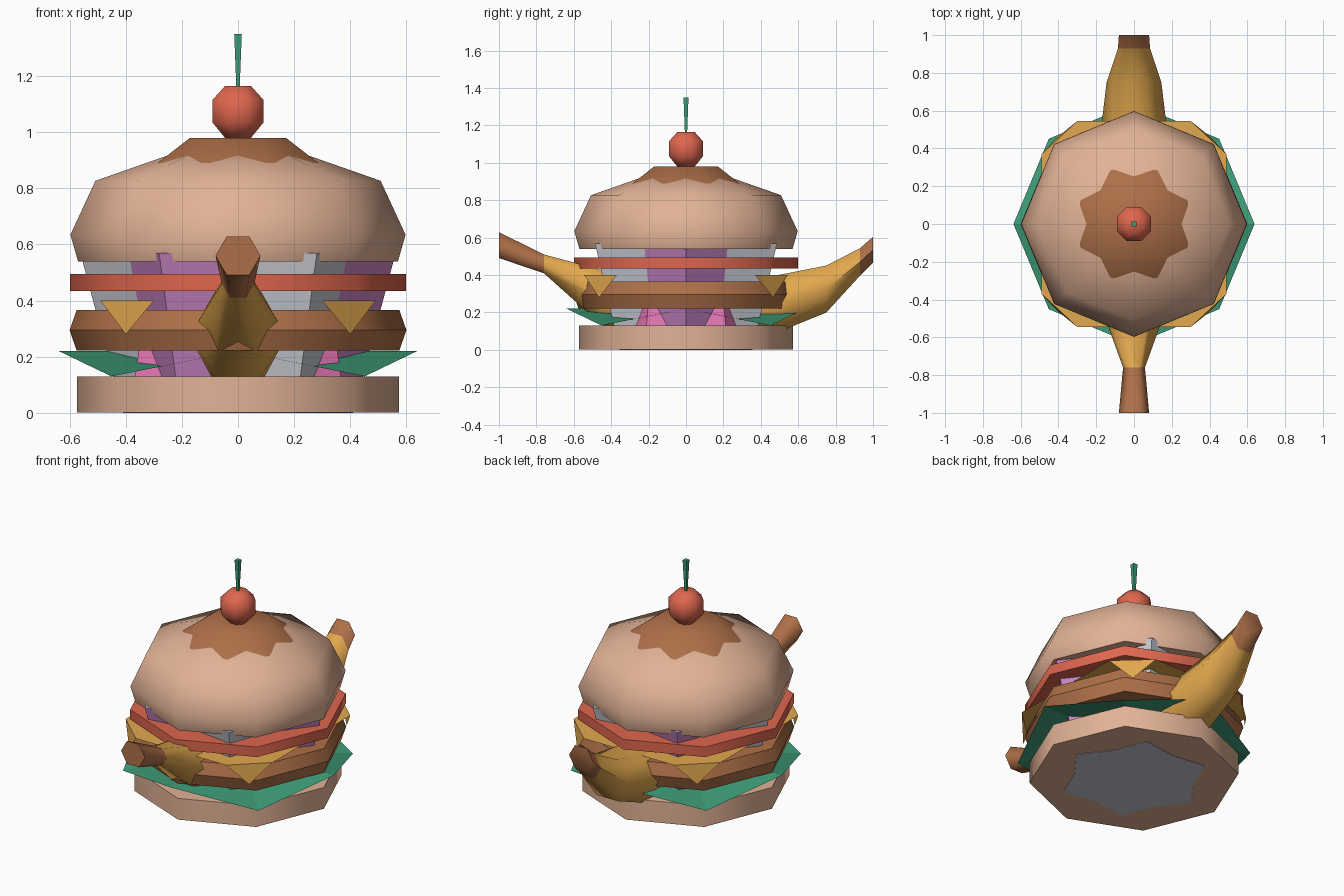
import bpy, bmesh, math

if "Cube" in bpy.data.objects:
    bpy.data.objects.remove(bpy.data.objects["Cube"])

def lin(c):
    c /= 255
    return c / 12.92 if c <= 0.04045 else ((c + 0.055) / 1.055) ** 2.4

def mat(name, r, g, b):
    m = bpy.data.materials.new(name)
    m.diffuse_color = (lin(r), lin(g), lin(b), 1)
    m.use_nodes = True
    m.node_tree.nodes["Principled BSDF"].inputs["Base Color"].default_value = m.diffuse_color
    return m

BUN = mat("bun tan", 226, 178, 150)
BROWN = mat("brown", 174, 112, 72)
RED = mat("red", 222, 102, 78)
YELLOW = mat("yellow", 226, 168, 78)
GREEN = mat("green", 62, 156, 120)
PURPLE = mat("purple", 200, 132, 195)
PINK = mat("pink", 228, 118, 178)
WHITE = mat("pale grey", 200, 202, 210)

def finish(name, bm, mats, angle=50, smooth=True):
    bmesh.ops.recalc_face_normals(bm, faces=bm.faces)
    me = bpy.data.meshes.new(name)
    bm.to_mesh(me)
    bm.free()
    for m in mats:
        me.materials.append(m)
    if smooth:
        me.shade_smooth()
        me.set_sharp_from_angle(angle=math.radians(angle))
    ob = bpy.data.objects.new(name, me)
    bpy.context.collection.objects.link(ob)
    return ob

def loft(bm, rings):
    """Skin a list of closed point rings, capped at both ends; returns side faces per band."""
    vs = [[bm.verts.new(p) for p in r] for r in rings]
    n = len(vs[0])
    bands = [[bm.faces.new((a[i], a[(i + 1) % n], b[(i + 1) % n], b[i])) for i in range(n)]
             for a, b in zip(vs, vs[1:])]
    caps = [bm.faces.new(vs[0][::-1]), bm.faces.new(vs[-1])]
    return bands, caps

def ring(r, z, n=8, turn=0.0, notch=1.0):
    pts = []
    for i in range(n):
        a = 2 * math.pi * i / n + math.radians(turn)
        q = r * (notch if i % 2 else 1)
        pts.append((q * math.cos(a), q * math.sin(a), z))
    return pts

def lathe(name, profile, m, n=8, turn=0.0, smooth=True, angle=50):
    bm = bmesh.new()
    loft(bm, [ring(r, z, n, turn) for r, z in profile])
    return finish(name, bm, [m], angle, smooth)

# Buns, tomato, sauce, cherry and stem
lathe("bottom_bun", [(0.573, 0.002), (0.573, 0.13)], BUN)
lathe("tomato_slice", [(0.598, 0.435), (0.598, 0.495)], RED)
lathe("top_bun", [(0.57, 0.54), (0.597, 0.635), (0.508, 0.827), (0.2, 0.935)], BUN)
lathe("sauce", [(0.31, 0.89), (0.185, 0.98)], BROWN, turn=22.5)
lathe("cherry", [(0.05, 0.98), (0.0985, 1.035), (0.0985, 1.115), (0.05, 1.165)], RED,
      turn=22.5, angle=60)
lathe("cherry_stem", [(0.008, 1.15), (0.019, 1.35)], GREEN, n=4, turn=45, smooth=False)

# Patty: two bands with a hard edge between them
bm = bmesh.new()
loft(bm, [ring(r, z) for r, z in ((0.575, 0.222), (0.6, 0.295), (0.575, 0.366))])
patty = finish("patty", bm, [BROWN])
for e in patty.data.edges:
    za, zb = (patty.data.vertices[i].co.z for i in e.vertices)
    if abs(za - zb) < 1e-4:
        e.use_edge_sharp = True

# Fluted striped cup running through the stack
bm = bmesh.new()
bands, caps = loft(bm, [ring(0.41, 0, 12, 0, 0.8), ring(0.562, 0.57, 12, 0, 0.8)])
for i, f in enumerate(bands[0]):
    f.material_index = ((i + 1) // 2) % 2
for f in caps:
    f.material_index = 1
finish("striped_cup", bm, [PURPLE, WHITE], smooth=False)

# Pink filling showing in the flutes of the cup
lathe("pink_filling", [(0.435, 0.06), (0.405, 0.24)], PINK, n=6, turn=30, smooth=False)

# Lettuce: wavy leaf sheet, high on the axes and low on the diagonals
bm = bmesh.new()
rim = [bm.verts.new((x, y, 0.13 if i % 2 else 0.22)) for i, (x, y, _) in enumerate(ring(0.638, 0))]
mid = bm.verts.new((0, 0, 0.222))
for i in range(8):
    bm.faces.new((mid, rim[i], rim[(i + 1) % 8]))
finish("lettuce", bm, [GREEN], smooth=False)

# Cheese: flat sheet with four folded corner flaps
bm = bmesh.new()
outline = []
for sx, sy in ((1, 1), (-1, 1), (-1, -1), (1, -1)):
    a = bm.verts.new((sx * 0.49, sy * 0.37, 0.4))
    b = bm.verts.new((sx * 0.30, sy * 0.545, 0.4))
    tip = bm.verts.new((sx * 0.40, sy * 0.465, 0.28))
    bm.faces.new((a, b, tip))
    outline += [a, b] if sx * sy > 0 else [b, a]
bm.faces.new(outline)
finish("cheese", bm, [YELLOW], smooth=False)

# Banana: six-sided sections (y, z, radius) along the curve, brown at both ends
sections = [(-1, 0.56, 0.08), (-0.76, 0.46, 0.058), (-0.45, 0.28, 0.17), (0, 0.2, 0.185),
            (0.5, 0.25, 0.175), (0.75, 0.325, 0.145), (0.93, 0.47, 0.085), (1, 0.535, 0.08)]
bm = bmesh.new()
bands, caps = loft(bm, [[(x, y, z + h) for x, h, _ in ring(r, 0, 6)] for y, z, r in sections])
for f in bands[0] + bands[-1] + caps:
    f.material_index = 1
finish("banana", bm, [YELLOW, BROWN], angle=65)
